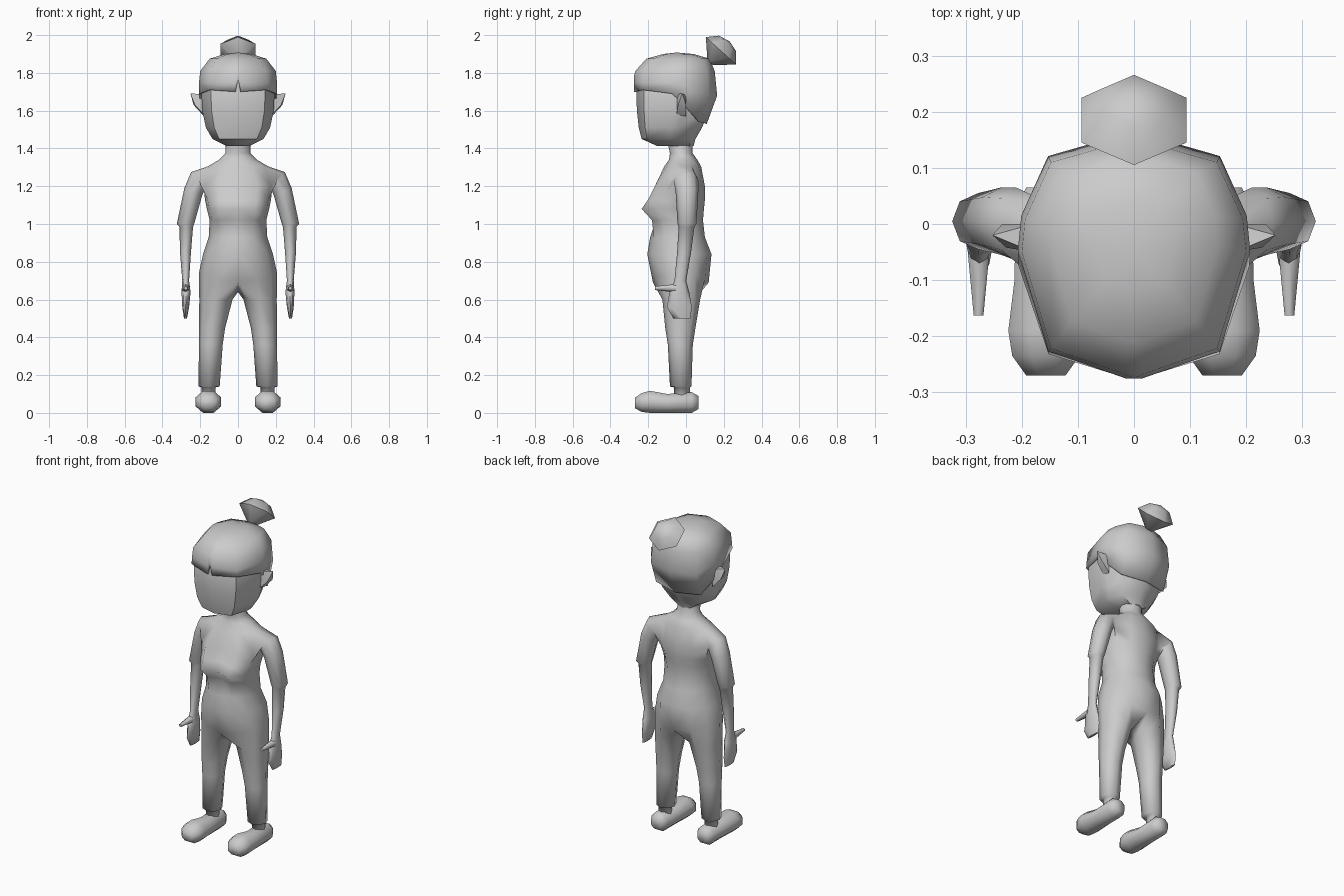
import bpy
import bmesh
from math import cos, sin, radians
from mathutils import Matrix, Vector

default = bpy.data.objects.get("Cube")
if default:
    bpy.data.objects.remove(default, do_unlink=True)

clay = bpy.data.materials.new("plain grey")
clay.use_nodes = True
clay.diffuse_color = (0.6, 0.6, 0.6, 1)
clay.node_tree.nodes["Principled BSDF"].inputs["Base Color"].default_value = clay.diffuse_color


def finish(bm, name, angle, mirrored=True, thickness=0):
    """Turn a bmesh into a shaded object, mirrored across x = 0 if asked."""
    bmesh.ops.recalc_face_normals(bm, faces=bm.faces)
    mesh = bpy.data.meshes.new(name)
    bm.to_mesh(mesh)
    bm.free()
    mesh.materials.append(clay)
    mesh.shade_smooth()
    mesh.set_sharp_from_angle(angle=radians(angle))
    obj = bpy.data.objects.new(name, mesh)
    bpy.context.collection.objects.link(obj)
    if mirrored:
        mirror = obj.modifiers.new("mirror", 'MIRROR')
        mirror.use_clip = True
    if thickness:
        shell = obj.modifiers.new("thickness", 'SOLIDIFY')
        shell.thickness = thickness
        shell.offset = -1
    return obj


def half_ring(bm, shape, z, front, back, width):
    """Half outline from front centre round +x to back centre; z may vary per point."""
    heights = z if isinstance(z, list) else [z] * len(shape)
    return [bm.verts.new((u * width, front + v * (back - front), h))
            for (u, v), h in zip(shape, heights)]


def bridge(bm, a, b, closed=True, skip=()):
    n = len(a)
    for i in range(n if closed else n - 1):
        if i not in skip:
            j = (i + 1) % n
            bm.faces.new((a[i], a[j], b[j], b[i]))


def limb(bm, loop, rows, first_angle):
    """Continue an eight-sided opening through elliptical rings and cap the end."""
    for z, x, y, rx, ry, tilt in rows:
        ring = []
        for i in range(8):
            a = radians(first_angle + 45 * i)
            ring.append(bm.verts.new((x + rx * cos(a), y + ry * sin(a), z + tilt * cos(a))))
        bridge(bm, loop, ring)
        loop = ring
    bm.faces.new(loop)


# Body: half torso rings from neck to hips
ROUND = [(cos(radians(a)), (1 + sin(radians(a))) / 2) for a in range(-90, 91, 30)]
ROUND[0], ROUND[-1] = (0, 0), (0, 1)
CHEST = [(0, .08), (.55, 0), (.92, .25)] + ROUND[3:]
torso_rows = [
    (ROUND, 1.44, -.1, .035, .065),
    (ROUND, 1.375, -.085, .035, .065),
    (ROUND, 1.34, -.09, .06, .1),
    (ROUND, 1.305, -.115, .08, .16),
    (CHEST, 1.2, -.165, .1, .19),
    (CHEST, 1.13, -.2, .1, .175),
    (CHEST, 1.08, -.235, .095, .165),
    (CHEST, 1.02, -.18, .09, .15),
    (ROUND, .93, -.19, .1, .155),
    (ROUND, .84, -.205, .135, .185),
    (ROUND, [.69, .71, .73, .74, .73, .71, .69], -.175, .12, .207),
]
body = bmesh.new()
rings = [half_ring(body, *row) for row in torso_rows]
for k in range(len(rings) - 1):
    bridge(body, rings[k], rings[k + 1], closed=False, skip=(2, 3) if k in (3, 4) else ())

# Arms grow out of the shoulder opening
top, mid, low = rings[3:6]
armhole = [top[2], top[3], top[4], mid[4], low[4], low[3], low[2], mid[2]]
limb(body, armhole, [
    (1.235, .21, 0, .038, .065, .04),
    (1.17, .237, .005, .047, .06, .02),
    (1.0, .278, .005, .046, .05, 0),
    (.985, .274, .003, .036, .042, 0),
    (.85, .278, -.01, .029, .037, 0),
    (.7, .277, -.03, .018, .031, 0),
    (.64, .275, -.035, .024, .052, 0),
    (.56, .277, -.035, .018, .066, 0),
    (.5, .278, -.022, .008, .045, 0)], -45)

# Legs grow out of the hips, closed at the crotch
crotch = body.verts.new((0, -.02, .64))
limb(body, rings[-1] + [crotch], [
    (.6, .117, -.025, .088, .1, 0),
    (.45, .137, -.03, .069, .08, 0),
    (.36, .144, -.03, .063, .066, 0),
    (.14, .153, -.028, .056, .057, 0),
    (.135, .156, -.022, .037, .042, 0),
    (.07, .156, -.022, .037, .042, 0)], -135)
finish(body, "body", 80)

# Thumbs
thumb = bmesh.new()
place = Matrix.Translation((.277, -.108, .66)) @ Matrix.Rotation(radians(90), 4, 'X')
bmesh.ops.create_cone(thumb, cap_ends=True, segments=6, radius1=.022, radius2=.01,
                      depth=.11, matrix=place)
finish(thumb, "thumbs", 80)

# Shoes: flat-bottomed eight-sided sections from toe to heel
shoe = bmesh.new()
previous = None
for y, bottom, height, width in [(-.27, .025, .08, .035), (-.235, .005, .105, .06),
                                 (-.19, 0, .117, .067), (-.1, 0, .1, .056),
                                 (.03, 0, .11, .054), (.065, .02, .09, .035)]:
    section = []
    for i in range(8):
        a = radians(22.5 + 45 * i)
        s = 1 / cos(radians(22.5))
        section.append(shoe.verts.new((.157 + width * s * cos(a), y,
                                       (bottom + height) / 2 + (height - bottom) / 2 * s * sin(a))))
    if previous:
        bridge(shoe, previous, section)
    else:
        shoe.faces.new(section)
    previous = section
shoe.faces.new(previous)
finish(shoe, "shoes", 70)

# Head: faceted half outline
FACE = [(0, 0), (.74, .1), (1, .51), (.97, .64), (.74, .9), (0, 1)]
head = bmesh.new()
rings = [half_ring(head, FACE, *row) for row in [
    (1.412, -.15, .04, .06), (1.45, -.235, .05, .135), (1.51, -.25, .085, .17),
    (1.6, -.26, .12, .189), (1.72, -.264, .14, .195), (1.83, -.22, .1, .15)]]
for a, b in zip(rings, rings[1:]):
    bridge(head, a, b, closed=False)
head.faces.new(rings[0])
head.faces.new(rings[-1])
finish(head, "head", 45)

# Ears
ear = bmesh.new()
for point in [(.18, -.05, 1.58), (.18, 0, 1.57), (.18, -.05, 1.685), (.18, 0, 1.68),
              (.252, -.02, 1.692), (.228, -.042, 1.63), (.235, 0, 1.63)]:
    ear.verts.new(point)
bmesh.ops.convex_hull(ear, input=ear.verts)
finish(ear, "ears", 40)

# Hair cap with a notched fringe and a lower edge that drops behind the ears
CAP = [(0, 0), (.075, 0), (.74, .11), (1, .52), (.97, .66), (.74, .9), (0, 1)]
hair = bmesh.new()
rings = [half_ring(hair, CAP, *row) for row in [
    ([1.765, 1.7, 1.71, 1.69, 1.64, 1.54, 1.53], -.274, .11, .206),
    ([1.785, 1.75, 1.75, 1.745, 1.72, 1.68, 1.68], -.275, .165, .207),
    (1.81, -.268, .152, .2), (1.875, -.21, .125, .15), (1.9, -.12, .04, .07)]]
for a, b in zip(rings, rings[1:]):
    bridge(hair, a, b, closed=False)
crown = hair.verts.new((0, -.05, 1.908))
for a, b in zip(rings[-1], rings[-1][1:]):
    hair.faces.new((a, b, crown))
finish(hair, "hair", 60, thickness=.01)

# Hair bun: six-sided cone opening backwards, with a low dome
bun = bmesh.new()
axis, across = Vector((0, .67, .74)), Vector((0, -.74, .67))
centre = Vector((0, .185, 1.917))


def bun_ring(offset, radius):
    return [bun.verts.new(centre + axis * offset + across * radius * cos(radians(60 * i))
                          + Vector((radius * sin(radians(60 * i)), 0, 0))) for i in range(6)]


stem, rim, dome = bun_ring(-.085, .02), bun_ring(0, .108), bun_ring(.052, .062)
bridge(bun, stem, rim)
bridge(bun, rim, dome)
bun.faces.new(stem)
tip = bun.verts.new(centre + axis * .068)
for i in range(6):
    bun.faces.new((dome[i], dome[(i + 1) % 6], tip))
finish(bun, "hair_bun", 60, mirrored=False)
